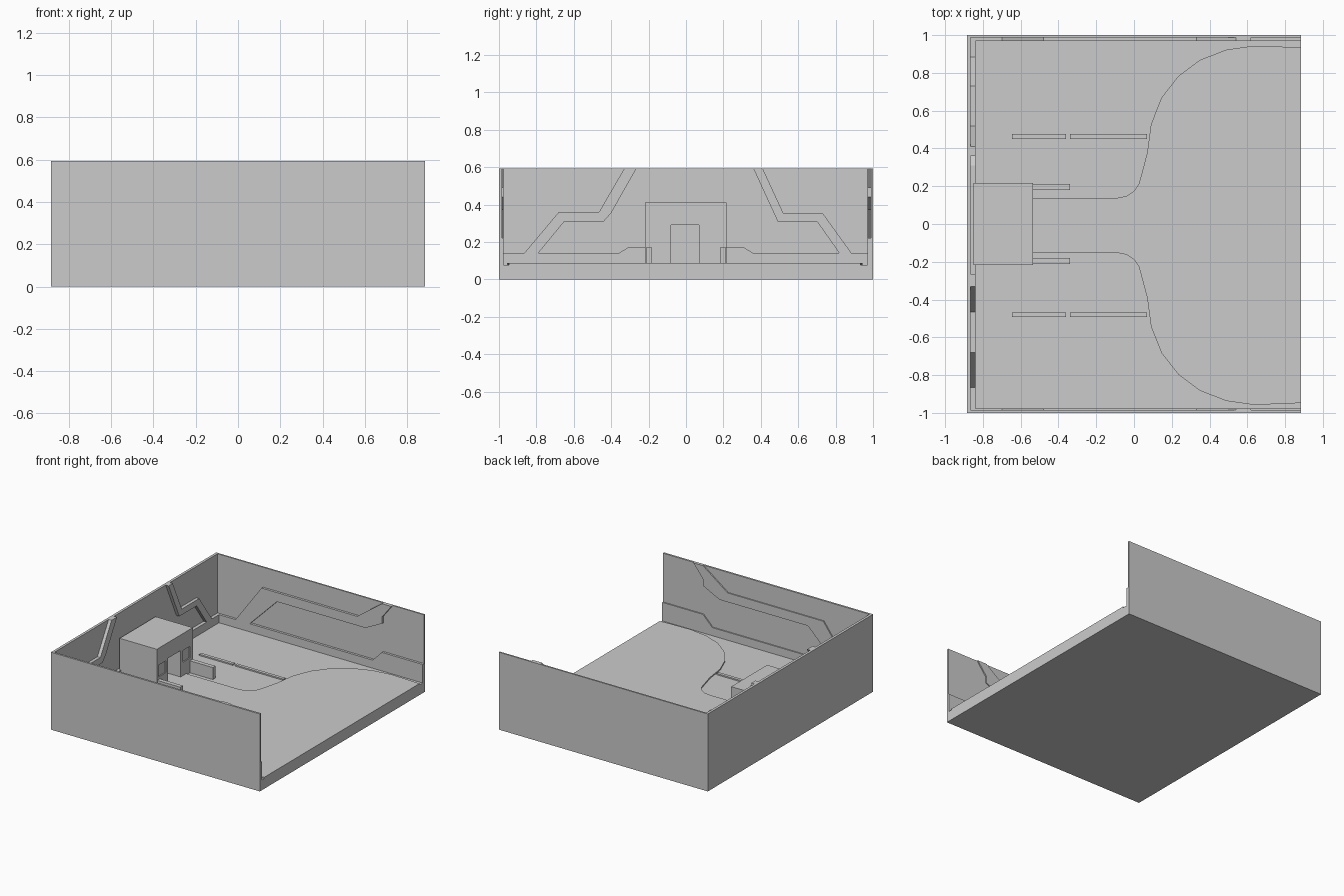
import bpy, bmesh
from mathutils import Vector

if "Cube" in bpy.data.objects:
    bpy.data.objects.remove(bpy.data.objects["Cube"])


def prism(name, pts, lo, hi, axis):
    """Extrude a 2D outline along an axis between lo and hi."""
    place = {"x": lambda a, b, h: (h, a, b),
             "y": lambda a, b, h: (a, h, b),
             "z": lambda a, b, h: (a, b, h)}[axis]
    bm = bmesh.new()
    face = bm.faces.new([bm.verts.new(place(a, b, lo)) for a, b in pts])
    ext = bmesh.ops.extrude_face_region(bm, geom=[face])
    verts = [g for g in ext["geom"] if isinstance(g, bmesh.types.BMVert)]
    bmesh.ops.translate(bm, verts=verts, vec=Vector(place(0, 0, hi - lo)))
    bmesh.ops.recalc_face_normals(bm, faces=bm.faces)
    bmesh.ops.triangulate(bm, faces=[f for f in bm.faces if len(f.verts) > 4])
    me = bpy.data.meshes.new(name)
    bm.to_mesh(me)
    bm.free()
    ob = bpy.data.objects.new(name, me)
    bpy.context.collection.objects.link(ob)
    return ob


def box(name, x0, x1, y0, y1, z0, z1):
    return prism(name, [(x0, y0), (x1, y0), (x1, y1), (x0, y1)], z0, z1, "z")


X, H, LAWN, TOP = 0.885, 0.593, 0.078, 0.088

# Tray: ground slab with back and side walls in one U-shaped piece
box("ground_slab", -X, X, -1, 1, 0, LAWN)
prism("outer_walls", [(X, -1), (X, -0.985), (-0.865, -0.985), (-0.865, 0.988),
                      (X, 0.988), (X, 1), (-X, 1), (-X, -1)], LAWN, H, "z")

# Raised trim on the back wall
prism("back_trim", [
    (-0.98, LAWN), (-0.98, 0.14), (-0.865, 0.14), (-0.68, 0.36), (-0.465, 0.36),
    (-0.33, H), (-0.265, H), (-0.40, 0.355), (-0.44, 0.31), (-0.65, 0.31),
    (-0.79, 0.14), (-0.36, 0.14), (-0.31, 0.17), (0.31, 0.17), (0.36, 0.14),
    (0.82, 0.14), (0.70, 0.31), (0.49, 0.31), (0.36, H), (0.41, H),
    (0.52, 0.355), (0.73, 0.355), (0.885, 0.14), (0.98, 0.14), (0.98, LAWN),
], -0.867, -0.84, "x")

# Raised trim on both side walls
side = [
    (-0.865, LAWN), (-0.865, 0.14), (-0.70, 0.14), (-0.48, 0.44), (0.33, 0.44),
    (0.54, H), (0.62, H), (0.54, 0.49), (0.54, 0.44), (0.40, 0.37),
    (-0.35, 0.37), (-0.58, 0.14), (0.46, 0.14), (0.54, 0.22), (X, 0.22), (X, LAWN),
]
prism("left_trim", side, -0.987, -0.976, "y")
prism("right_trim", side, 0.97, 0.99, "y")

# Driveway flaring out towards the open side
half = [(-0.54, 0.145), (-0.09, 0.145), (-0.04, 0.155), (0.0, 0.182),
        (0.025, 0.217), (0.045, 0.29), (0.07, 0.385), (0.09, 0.535),
        (0.145, 0.675), (0.235, 0.79), (0.35, 0.876), (0.49, 0.93),
        (0.63, 0.95), (0.8, 0.945), (X, 0.94)]
SHIFT = -0.007
outline = [(x, y + SHIFT) for x, y in half]
outline += [(x, -y + SHIFT) for x, y in reversed(half)]
prism("driveway", outline, LAWN - 0.002, TOP, "z")

# Low strips on the lawn and short walls beside the entrance
for label, s in (("left", -1), ("right", 1)):
    yc = s * 0.472 - 0.009
    for i, (x0, x1) in enumerate([(-0.645, -0.36), (-0.34, 0.07)]):
        box(f"{label}_strip_{i}", x0, x1, yc - 0.0125, yc + 0.0125, LAWN - 0.002, TOP)
    yw = s * 0.197
    box(f"{label}_entrance_wall", -0.55, -0.34, yw - 0.016, yw + 0.016, LAWN - 0.002, 0.17)

# Gatehouse with doorway and shallow windows
house = box("gatehouse", -0.85, -0.535, -0.218, 0.217, LAWN - 0.002, 0.41)
cutters = [box("door_cutter", -0.75, -0.5, -0.08, 0.07, TOP, 0.29)]
for y0, y1 in ((-0.195, -0.11), (0.1, 0.185)):
    cutters.append(box("window_cutter", -0.543, -0.5, y0, y1, 0.19, 0.28))
for c in cutters:
    c.hide_render = True
    c.hide_viewport = True
    mod = house.modifiers.new(c.name, "BOOLEAN")
    mod.object = c
    mod.operation = "DIFFERENCE"
    mod.solver = "EXACT"
